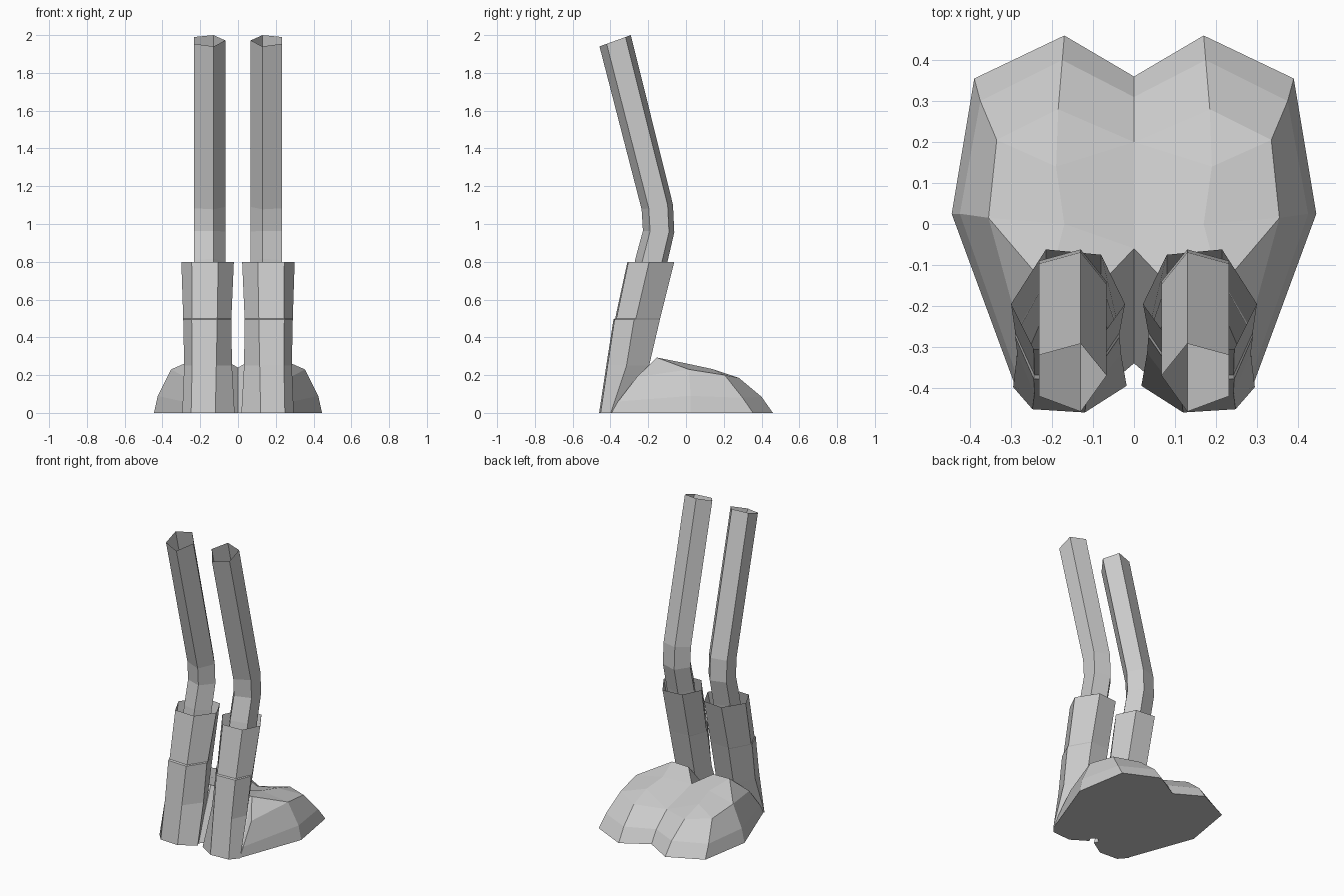
import bpy, bmesh

grey = bpy.data.materials.new("plain grey")
grey.diffuse_color = (0.6, 0.6, 0.6, 1)


def make(name, verts, faces, weld=False):
    """Build one half at +x and mirror it across the middle."""
    mesh = bpy.data.meshes.new(name)
    mesh.from_pydata(verts, [], faces)
    bm = bmesh.new()
    bm.from_mesh(mesh)
    bmesh.ops.recalc_face_normals(bm, faces=bm.faces)
    bm.to_mesh(mesh)
    bm.free()
    mesh.materials.append(grey)
    ob = bpy.data.objects.new(name, mesh)
    bpy.context.collection.objects.link(ob)
    mirror = ob.modifiers.new("Mirror", 'MIRROR')
    mirror.use_mirror_merge = weld
    return ob


def loft(name, rings):
    """Tube through equal-sized rings: open top, closed bottom."""
    n = len(rings[0])
    verts = [p for ring in rings for p in ring]
    faces = [(r * n + i, r * n + (i + 1) % n,
              (r + 1) * n + (i + 1) % n, (r + 1) * n + i)
             for r in range(len(rings) - 1) for i in range(n)]
    faces.append(tuple(range((len(rings) - 1) * n, len(rings) * n)))
    return make(name, verts, faces)


# Upper leg: bent five-sided tube, rings tilted along the path
section = [(0.232, 0.055), (0.13, 0.083), (0.067, 0.005), (0.13, -0.083), (0.232, -0.045)]
path = [(-0.375, 1.97, 0.36), (-0.152, 1.09, 0.15), (-0.145, 0.96, -0.05),
        (-0.185, 0.80, -0.2), (-0.27, 0.35, -0.2)]     # y, z, tilt
loft("upper_leg", [[(x, yc + y, z + tilt * y) for x, y in section]
                   for yc, z, tilt in path])

# Lower leg: wider six-sided sleeve leaning forward to the floor
sleeve = [
    (0.80, [(0.30, -0.195), (0.215, -0.062), (0.08, -0.075),
            (0.022, -0.195), (0.105, -0.31), (0.245, -0.305)]),
    (0.50, [(0.29, -0.265), (0.215, -0.137), (0.08, -0.145),
            (0.035, -0.265), (0.11, -0.375), (0.243, -0.368)]),
    (0.495, [(0.29, -0.275), (0.215, -0.138), (0.08, -0.146),
             (0.035, -0.275), (0.11, -0.384), (0.245, -0.378)]),
    (0.25, [(0.285, -0.315), (0.21, -0.195), (0.08, -0.2),
            (0.032, -0.315), (0.115, -0.422), (0.243, -0.415)]),
    (0.0, [(0.295, -0.398), (0.21, -0.26), (0.08, -0.26),
           (0.018, -0.395), (0.12, -0.46), (0.248, -0.452)]),
]
loft("lower_leg", [[(x, y, z) for x, y in ring] for z, ring in sleeve])

# Foot: broad two-lobed mass behind the legs
verts = [
    # floor outline: back middle, lobe tip, back corner, side, front corner
    (0, 0.36, 0), (0.17, 0.46, 0), (0.39, 0.355, 0), (0.445, 0.025, 0), (0.29, -0.395, 0),
    # lower bulge
    (0, 0.31, 0.08), (0.175, 0.40, 0.085), (0.375, 0.30, 0.08),
    (0.425, 0.025, 0.09), (0.29, -0.36, 0.06),
    # shoulder
    (0, 0.20, 0.17), (0.185, 0.28, 0.185), (0.335, 0.205, 0.20),
    (0.355, 0.015, 0.23), (0.28, -0.26, 0.19),
    # crown: 15 back, 16 middle, 17 outer ankle, 18 inner ankle
    (0.19, 0.14, 0.232), (0.17, 0.0, 0.262), (0.21, -0.155, 0.293), (0.09, -0.155, 0.29),
    # centre cleft: 19 top, 20 floor, 21 floor inside the sleeve
    (0, -0.06, 0.24), (0, -0.34, 0), (0.035, -0.37, 0),
]
faces = [(r + i, r + i + 1, r + i + 6, r + i + 5) for r in (0, 5) for i in range(4)]
faces += [(10, 11, 15), (11, 12, 15), (12, 13, 16, 15), (13, 17, 16), (13, 14, 17),
          (10, 15, 16, 19), (19, 16, 17, 18), (19, 18, 21, 20),
          (17, 14, 9, 4), (17, 4, 21, 18), (0, 1, 2, 3, 4, 21, 20)]
make("foot", verts, faces, weld=True)
